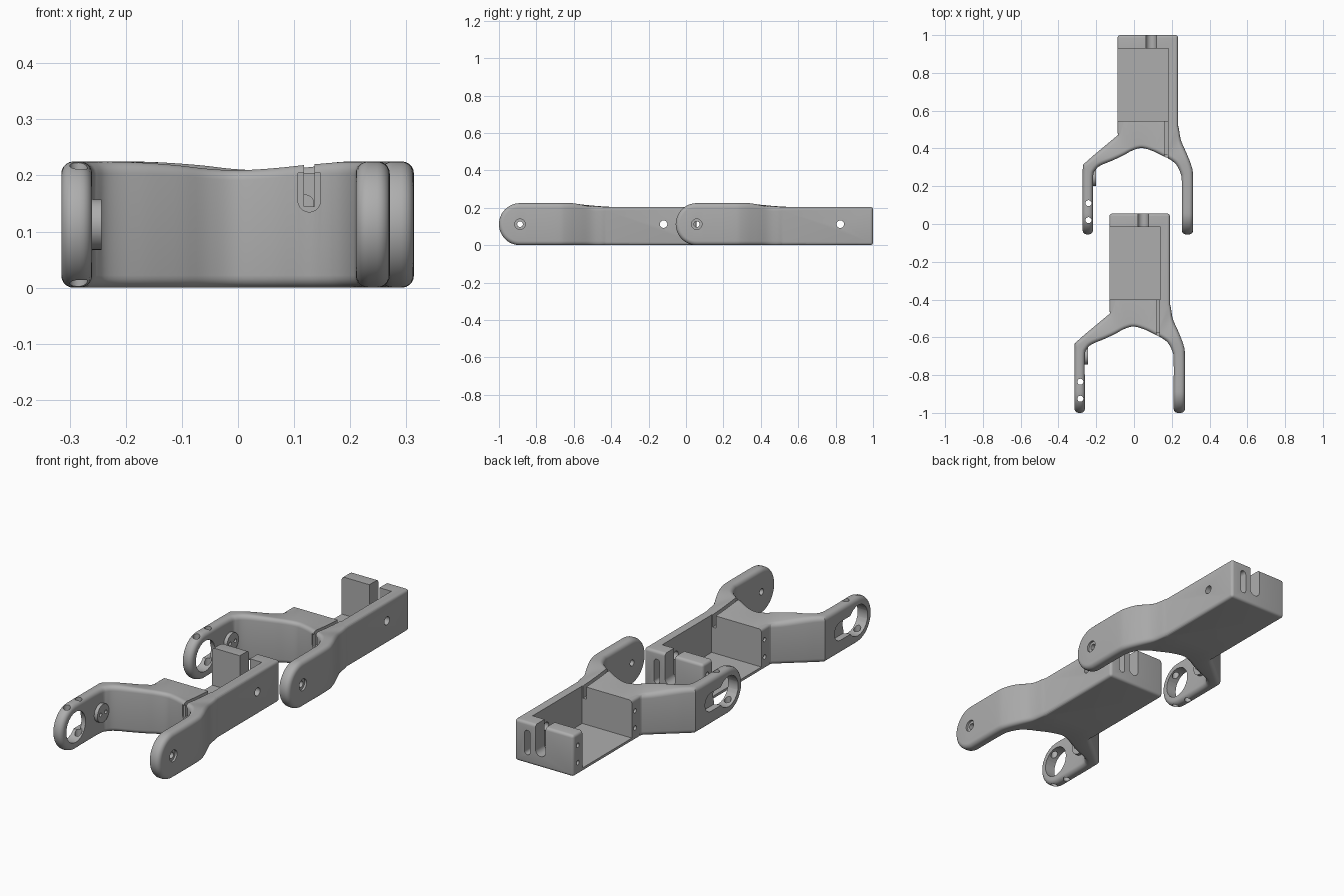
import bpy, bmesh, math
from mathutils import Vector, Matrix

if "Cube" in bpy.data.objects:
    bpy.data.objects.remove(bpy.data.objects["Cube"])

R, YC = 0.1125, -0.8875       # arm tip radius and its centre along y (centre height = R)

grey = bpy.data.materials.new("light_grey")
grey.diffuse_color = (0.42, 0.42, 0.42, 1)
grey.use_nodes = True
grey.node_tree.nodes["Principled BSDF"].inputs["Base Color"].default_value = grey.diffuse_color


def to_object(bm, name):
    bmesh.ops.recalc_face_normals(bm, faces=bm.faces)
    me = bpy.data.meshes.new(name)
    bm.to_mesh(me)
    bm.free()
    ob = bpy.data.objects.new(name, me)
    bpy.context.collection.objects.link(ob)
    return ob


def box(x0, x1, y0, y1, z0, z1, bevel=0.0):
    bm = bmesh.new()
    bmesh.ops.create_cube(bm, size=1)
    for v in bm.verts:
        v.co = Vector(((x0, x1)[v.co.x > 0], (y0, y1)[v.co.y > 0], (z0, z1)[v.co.z > 0]))
    if bevel:   # round all edges except those of the buried front face
        edges = [e for e in bm.edges if not all(v.co.y < y0 + 1e-4 for v in e.verts)]
        bmesh.ops.bevel(bm, geom=edges, offset=bevel, segments=4, profile=0.5, affect='EDGES')
    return to_object(bm, "box")


def rod(axis, centre, r, length, seg=32):
    bm = bmesh.new()
    turn = {'X': Matrix.Rotation(math.pi / 2, 4, 'Y'),
            'Y': Matrix.Rotation(math.pi / 2, 4, 'X'), 'Z': Matrix()}[axis]
    bmesh.ops.create_cone(bm, cap_ends=True, segments=seg, radius1=r, radius2=r, depth=length,
                          matrix=Matrix.Translation(centre) @ turn)
    return to_object(bm, "rod")


def combine(base, tool, operation):
    mod = base.modifiers.new("bool", 'BOOLEAN')
    mod.operation, mod.object, mod.solver = operation, tool, 'EXACT'
    bpy.context.view_layer.objects.active = base
    bpy.ops.object.modifier_apply(modifier=mod.name)
    bpy.data.objects.remove(tool)


def top_height(y):
    t = min(max((-0.48 - y) / 0.14, 0), 1)
    return 0.205 + 0.02 * t * t * (3 - 2 * t)


def catmull(pts, sub):
    out = []
    for i in range(len(pts) - 1):
        p0, p1 = pts[max(i - 1, 0)], pts[i]
        p2, p3 = pts[i + 1], pts[min(i + 2, len(pts) - 1)]
        for k in range(sub):
            t = k / sub
            out.append(tuple(0.5 * (2 * b + (c - a) * t + (2 * a - 5 * b + 4 * c - d) * t * t
                                    + (3 * b - a - 3 * c + d) * t ** 3)
                             for a, b, c, d in zip(p0, p1, p2, p3)))
    return out + [pts[-1]]


def linear(pts, sub):
    return [tuple(a + (b - a) * k / sub for a, b in zip(p, q))
            for p, q in zip(pts, pts[1:]) for k in range(sub)] + [pts[-1]]


def make_fork():
    # inner and outer outlines, paired from right arm to left arm
    inner = [(.21, -.8875), (.21, -.72), (.203, -.675), (.18, -.63), (.145, -.602), (.11, -.585),
             (.06, -.56), (0, -.543), (-.05, -.555), (-.10, -.582), (-.16, -.61), (-.22, -.635),
             (-.248, -.66), (-.26, -.70), (-.26, -.8875)]
    outer = [(.27, -.8875), (.27, -.70), (.262, -.64), (.235, -.57), (.205, -.50), (.189, -.42),
             (.15, -.38), (0, -.38), (-.10, -.38), (-.129, -.475), (-.20, -.534), (-.26, -.584),
             (-.314, -.632), (-.315, -.70), (-.315, -.8875)]
    n = 4
    ins = catmull(inner, n)
    outs = catmull(outer[:7], n)[:-1] + linear(outer[6:], n)
    stations = [(a, b, 0) for a, b in zip(ins, outs)]
    angles = [math.pi / 2 * k / 12 for k in range(1, 13)]
    stations = ([(inner[0], outer[0], a) for a in reversed(angles)] + stations
                + [(inner[-1], outer[-1], a) for a in angles])
    r, q = 0.022, 5
    corner = [(r * (1 - math.cos(math.pi / 2 * k / q)), r * (1 - math.sin(math.pi / 2 * k / q)))
              for k in range(q + 1)]
    bm = bmesh.new()
    rings = []
    for a, b, ang in stations:
        a, b = Vector(a), Vector(b)
        w = (b - a).length
        across = corner + [(w - d, i) for d, i in reversed(corner)]
        top, bottom = [], []
        for d, inset in across:
            p = a + (b - a) * (d / w)
            if ang:     # round arm tip
                y = YC - (R - inset) * math.sin(ang)
                h = (R - inset) * math.cos(ang)
                zt, zb = R + h, R - h
            else:
                y, zt, zb = p.y, top_height(p.y) - inset, inset
            top.append(bm.verts.new((p.x, y, zt)))
            bottom.append(bm.verts.new((p.x, y, zb)))
        rings.append(top + bottom[::-1])
    m = len(rings[0])
    for s, t in zip(rings, rings[1:]):
        for k in range(m):
            bm.faces.new((s[k], s[(k + 1) % m], t[(k + 1) % m], t[k]))
    bmesh.ops.remove_doubles(bm, verts=bm.verts, dist=1e-5)
    return to_object(bm, "bracket_front")


bracket = make_fork()

# Tray body behind the fork, and the round pad inside the left arm
combine(bracket, box(-.13, .19, -.465, .055, .0005, .2045, .014), 'UNION')
combine(bracket, rod('X', (-.259, -.70, R), .045, .032), 'UNION')

cuts = [
    # tray pocket, open to the left
    box(-.2, .14, -.40, -.015, .02, .4),
    # open slot and oval window in the back wall
    box(.0205, .0755, -.03, .1, .0825, .4),
    rod('Y', (.048, .03, .0825), .0275, .14),
    box(.105, .135, -.03, .1, .06, .15),
    rod('Y', (.12, .03, .06), .015, .14),
    rod('Y', (.12, .03, .15), .015, .14),
    # side wall hole, right arm pivot hole and its countersink
    rod('X', (.165, -.12, R), .02, .09),
    rod('X', (.24, YC, R), .015, .1),
    rod('X', (.275, YC, R), .028, .03),
    # cable groove with its wider recess at the front
    box(.118, .136, -.65, -.38, .145, .4),
    box(.107, .147, -.65, -.578, .155, .204),
    rod('Y', (.127, -.614, .155), .02, .072),
    # round opening in the left arm with an outer recess running up it
    rod('X', (-.29, YC, R), .075, .12, 24),
    box(-.4, -.283, YC, -.75, R - .045, R + .045),
    rod('X', (-.343, -.75, R), .045, .12),
]
# vertical pin holes in the left arm, and screw holes in the pad
cuts += [rod('Z', (-.284, y, R), .016, .4, 20) for y in (-.835, -.925)]
cuts += [rod('X', (-.25, -.70 + d, R), .009, .04, 16) for d in (-.02, .02)]
# screw holes on the left ends of the tray walls
cuts += [rod('X', (-.12, y, z), .011, .06, 16) for y in (-.425, .02) for z in (.06, .145)]
for c in cuts:
    combine(bracket, c, 'DIFFERENCE')

bracket.data.materials.clear()
bracket.data.materials.append(grey)
for o in bpy.context.selected_objects:
    o.select_set(False)
bracket.select_set(True)
bpy.context.view_layer.objects.active = bracket
bpy.ops.object.shade_smooth_by_angle(angle=math.radians(30))

# Second identical bracket behind the first
rear = bracket.copy()
rear.data = bracket.data.copy()
rear.name = "bracket_rear"
rear.location = (.043, .945, 0)
bpy.context.collection.objects.link(rear)
